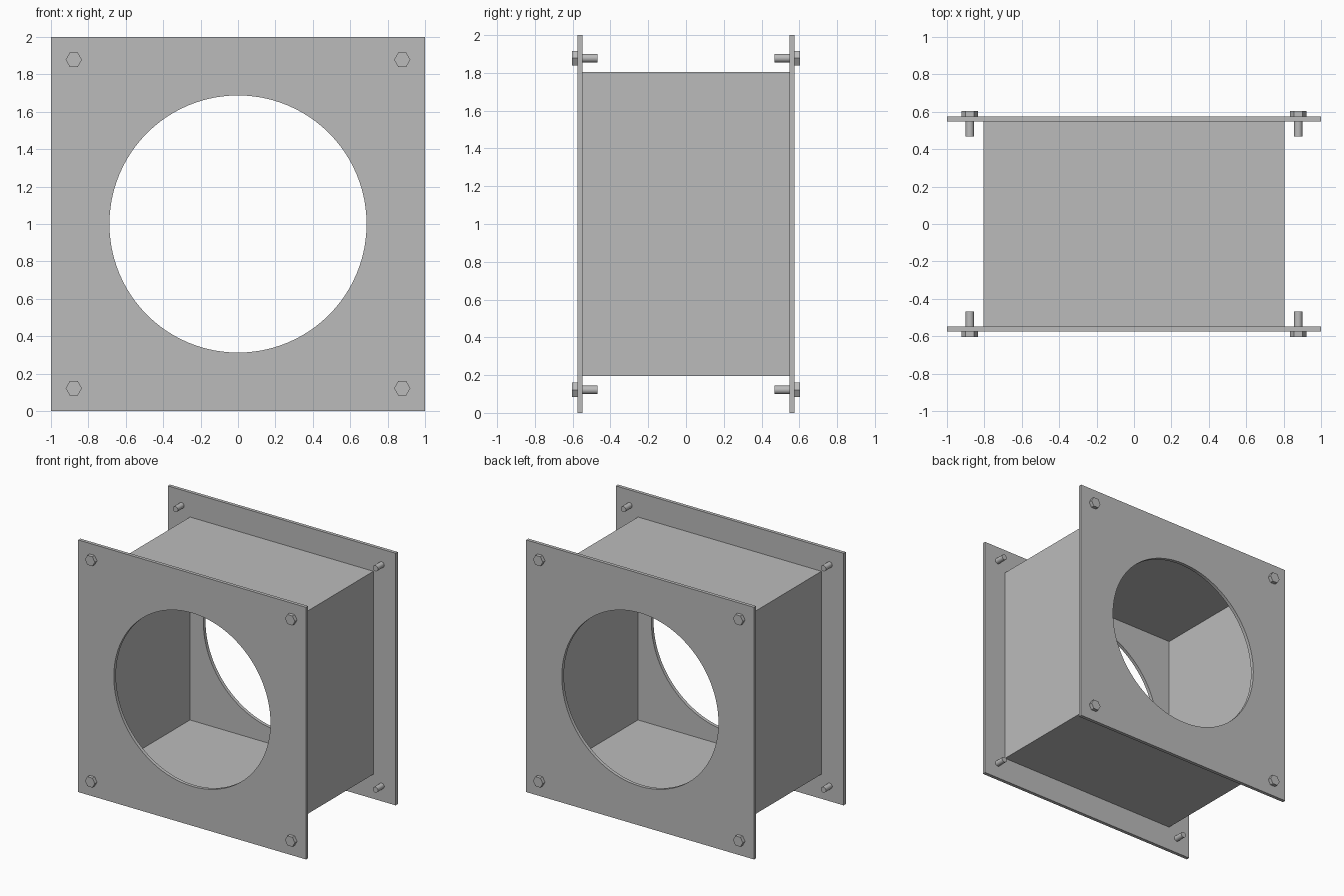
import bpy, bmesh, math
from mathutils import Matrix, Vector

if "Cube" in bpy.data.objects:
    bpy.data.objects.remove(bpy.data.objects["Cube"])

CZ = 1.0              # duct axis height
HALF = 0.805          # duct half width
Y_IN, Y_OUT = 0.548, 0.575   # flange plate faces
HOLE_R = 0.6875
BOLT = 0.878          # bolt offset from the axis

steel = bpy.data.materials.new("grey steel")
steel.diffuse_color = (0.5, 0.5, 0.5, 1)
steel.use_nodes = True
steel.node_tree.nodes["Principled BSDF"].inputs["Base Color"].default_value = steel.diffuse_color


def finish(name, bm, smooth=False):
    bmesh.ops.recalc_face_normals(bm, faces=bm.faces)
    me = bpy.data.meshes.new(name)
    bm.to_mesh(me)
    bm.free()
    me.materials.append(steel)
    ob = bpy.data.objects.new(name, me)
    bpy.context.collection.objects.link(ob)
    if smooth:
        bpy.ops.object.select_all(action='DESELECT')
        ob.select_set(True)
        bpy.context.view_layer.objects.active = ob
        bpy.ops.object.shade_smooth_by_angle(angle=math.radians(30))
    return ob


def flange(name, side, n=96):
    """Square plate with a round hole: square and circle loops bridged ray by ray."""
    bm = bmesh.new()
    rings = []
    for y in (Y_IN * side, Y_OUT * side):
        inner, outer = [], []
        for i in range(n):
            a = 2 * math.pi * i / n
            c, s = math.cos(a), math.sin(a)
            k = 1 / max(abs(c), abs(s))
            inner.append(bm.verts.new((HOLE_R * c, y, CZ + HOLE_R * s)))
            outer.append(bm.verts.new((k * c, y, CZ + k * s)))
        rings += [inner, outer]
    in0, out0, in1, out1 = rings
    for a, b in ((in0, out0), (out0, out1), (out1, in1), (in1, in0)):
        for i in range(n):
            j = (i + 1) % n
            bm.faces.new((a[i], a[j], b[j], b[i]))
    return finish(name, bm, True)


def cylinder(bm, radius, y0, y1, x, z, sides):
    mat = Matrix.Translation((x, (y0 + y1) / 2, z)) @ Matrix.Rotation(math.pi / 2, 4, 'X')
    bmesh.ops.create_cone(bm, cap_ends=True, segments=sides, radius1=radius,
                          radius2=radius, depth=abs(y1 - y0), matrix=mat)


# Open sheet-metal duct between the plates
bm = bmesh.new()
loops = [[bm.verts.new((sx * HALF, y, CZ + sz * HALF))
          for sx, sz in ((-1, -1), (1, -1), (1, 1), (-1, 1))] for y in (-Y_IN, Y_IN)]
for i in range(4):
    j = (i + 1) % 4
    bm.faces.new((loops[0][i], loops[0][j], loops[1][j], loops[1][i]))
finish("duct", bm)

# Flange plates and their corner bolts
for side, label in ((-1, "front"), (1, "back")):
    flange(label + "_flange", side)
    for sx, h in ((-1, "left"), (1, "right")):
        for sz, v in ((-1, "lower"), (1, "upper")):
            bm = bmesh.new()
            x, z = sx * BOLT, CZ + sz * BOLT
            # hexagonal head, points sideways
            cylinder(bm, 0.0435, side * Y_OUT, side * 0.603, x, z, 6)
            pts = [w.co - Vector((x, 0, z)) for w in bm.verts]
            if max(abs(p.x) for p in pts) < 0.043:
                bmesh.ops.rotate(bm, verts=bm.verts, cent=(x, 0, z),
                                 matrix=Matrix.Rotation(math.pi / 6, 3, 'Y'))
            # round shank through the plate
            cylinder(bm, 0.0225, side * 0.468, side * Y_OUT, x, z, 24)
            finish(f"{label}_{v}_{h}_bolt", bm, True)
